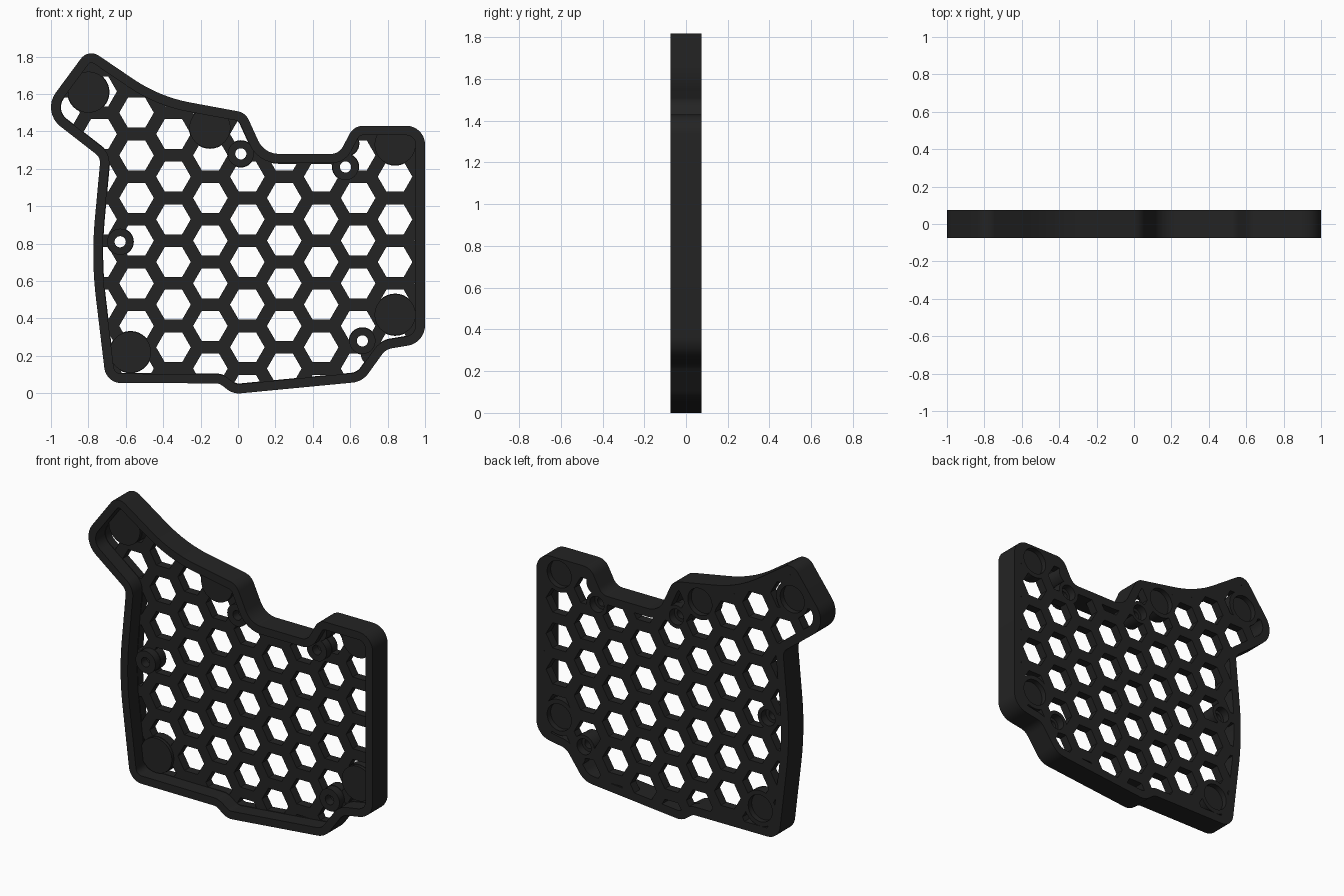
import bpy, bmesh, math
from mathutils import Vector

if "Cube" in bpy.data.objects:
    bpy.data.objects.remove(bpy.data.objects["Cube"])

Y0, Y1 = -0.075, 0.075      # front of the rim, back of the plate
FLOOR = 0.02                # front face of the plate
RIM = 0.05


def fillet(corners, steps=8):
    """Round every (x, z, radius) corner of a closed polygon."""
    out = []
    n = len(corners)
    for i, (x, z, r) in enumerate(corners):
        p = Vector((x, z))
        a = (Vector(corners[i - 1][:2]) - p).normalized()
        b = (Vector(corners[(i + 1) % n][:2]) - p).normalized()
        half = a.angle(b) / 2
        centre = p + (a + b).normalized() * r / math.sin(half)
        t = r / math.tan(half)
        v0, v1 = p + a * t - centre, p + b * t - centre
        sweep = v0.angle_signed(v1)       # clockwise positive
        for k in range(steps + 1):
            s = -sweep * k / steps
            c, d = math.cos(s), math.sin(s)
            out.append(centre + Vector((v0.x * c - v0.y * d, v0.x * d + v0.y * c)))
    return out


def inset(pts, d):
    """Offset a counter-clockwise outline inward."""
    out = []
    n = len(pts)
    for i, p in enumerate(pts):
        e0 = (p - pts[i - 1]).normalized()
        e1 = (pts[(i + 1) % n] - p).normalized()
        n0, n1 = Vector((-e0.y, e0.x)), Vector((-e1.y, e1.x))
        m = (n0 + n1).normalized()
        out.append(p + m * d / max(m.dot(n0), 0.5))
    return out


def ring(x, z, r, n):
    return [Vector((x + r * math.cos(2 * math.pi * k / n),
                    z + r * math.sin(2 * math.pi * k / n))) for k in range(n)]


def prisms(name, loops, y0, y1):
    bm = bmesh.new()
    for pts in loops:
        f = bm.faces.new([bm.verts.new((p.x, y0, p.y)) for p in pts])
        ext = bmesh.ops.extrude_face_region(bm, geom=[f])
        vs = [v for v in ext["geom"] if isinstance(v, bmesh.types.BMVert)]
        bmesh.ops.translate(bm, verts=vs, vec=(0, y1 - y0, 0))
    bmesh.ops.recalc_face_normals(bm, faces=bm.faces)
    me = bpy.data.meshes.new(name)
    bm.to_mesh(me)
    bm.free()
    ob = bpy.data.objects.new(name, me)
    bpy.context.collection.objects.link(ob)
    return ob


def boolean(ob, cutter, op="DIFFERENCE"):
    m = ob.modifiers.new("cut", "BOOLEAN")
    m.operation, m.object, m.solver = op, cutter, "EXACT"
    bpy.context.view_layer.objects.active = ob
    bpy.ops.object.modifier_apply(modifier=m.name)
    bpy.data.objects.remove(cutter)


# Outline, counter-clockwise from the upper left
outline = fillet([
    (-0.80, 1.843, 0.07), (-1.05, 1.505, 0.13), (-0.735, 1.26, 0.06),
    (-0.785, 0.72, 2.0), (-0.705, 0.055, 0.09), (-0.10, 0.053, 0.06),
    (-0.025, -0.004, 0.10), (0.665, 0.062, 0.12), (0.79, 0.235, 0.08),
    (1.0, 0.27, 0.11), (1.0, 1.43, 0.10), (0.62, 1.43, 0.08),
    (0.54, 1.28, 0.07), (0.14, 1.28, 0.12), (0.04, 1.50, 0.08),
    (-0.42, 1.585, 0.8)])

feet = [(-0.80, 1.61), (-0.15, 1.42), (0.84, 1.33), (0.84, 0.42), (-0.575, 0.22)]
bosses = [(0.015, 1.28), (0.575, 1.21), (-0.63, 0.81), (0.665, 0.28)]
# x, z, radius, front height of every solid pad
pads = [(x, z, 0.11, 0.0) for x, z in feet]
pads += [(x, z, 0.07, -0.03) for x, z in bosses]
pads += [(0.58, 1.335, 0.066, -0.031), (0.72, 0.21, 0.06, 0.012)]

# Honeycomb holes, kept inside the rim and off the pads
PITCH = 0.228
hexes = []
for c in range(-3, 8):
    x = -0.345 + c * PITCH * math.sqrt(3) / 2
    for r in range(-1, 9):
        z = 0.246 + (r + (0.5 if c % 2 else 0)) * PITCH
        hexes.append(ring(x, z, 0.0925, 6))
holes = prisms("holes", hexes, -0.02, 0.1)
boolean(holes, prisms("clip", [inset(outline, RIM + 0.003)], -0.2, 0.2), "INTERSECT")
for x, z, r, y in pads:
    boolean(holes, prisms("pad", [ring(x, z, r + 0.003, 32)], -0.2, 0.2))

# Open front cavity with raised pads and screw bosses left standing
cavity = prisms("cavity", [inset(outline, RIM)], -0.1, FLOOR)
for x, z, r, y in pads:
    boolean(cavity, prisms("pad", [ring(x, z, r, 32)], y, 0.2))

tray = prisms("honeycomb_tray", [outline], Y0, Y1)
boolean(tray, cavity)
boolean(tray, holes)

# Foot recesses, countersinks and screw holes
boolean(tray, prisms("recess", [ring(x, z, 0.085, 32) for x, z in feet], 0.04, 0.1))
boolean(tray, prisms("countersink", [ring(x, z, 0.05, 24) for x, z in bosses], 0.025, 0.1))
boolean(tray, prisms("screw_hole", [ring(x, z, 0.03, 24) for x, z in bosses], -0.2, 0.2))

black = bpy.data.materials.new("matte black")
black.diffuse_color = (0.017, 0.017, 0.017, 1)
black.use_nodes = True
black.node_tree.nodes["Principled BSDF"].inputs["Base Color"].default_value = black.diffuse_color
tray.data.materials.clear()
tray.data.materials.append(black)
bpy.ops.object.select_all(action="DESELECT")
tray.select_set(True)
bpy.context.view_layer.objects.active = tray
bpy.ops.object.shade_smooth_by_angle(angle=math.radians(30))
